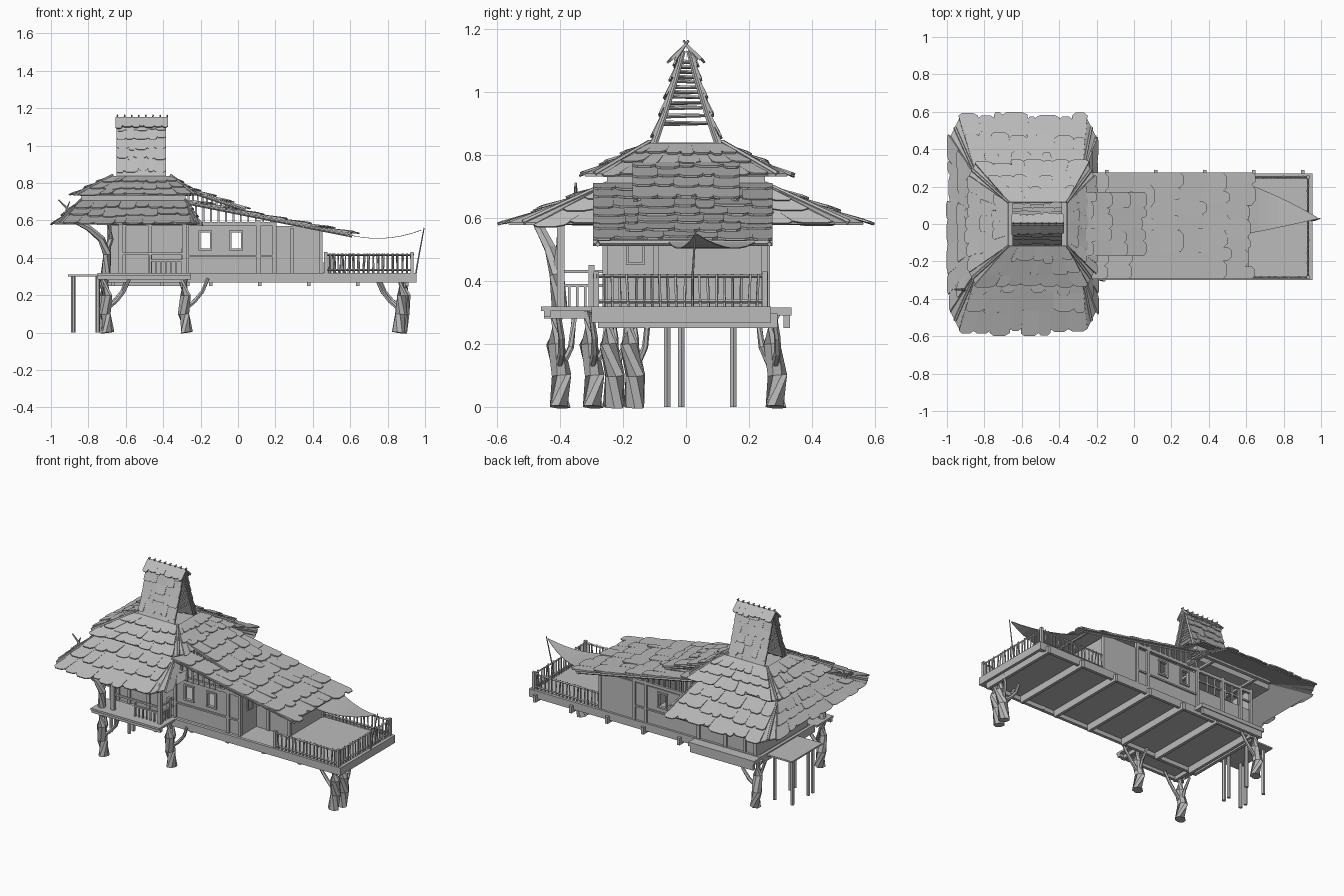
import bpy, bmesh, random
from math import cos, sin, tau
from mathutils import Vector, Matrix

random.seed(4)
cube = bpy.data.objects.get("Cube")
if cube:
    bpy.data.objects.remove(cube)

grey = bpy.data.materials.new("weathered grey")
grey.use_nodes = True
tone = (0.5, 0.5, 0.5, 1)
grey.diffuse_color = tone
grey.node_tree.nodes["Principled BSDF"].inputs["Base Color"].default_value = tone


class Part:
    """Collects simple solids into one named object."""

    def __init__(self, name):
        self.name, self.bm = name, bmesh.new()

    def box(self, x0, x1, y0, y1, z0, z1):
        m = Matrix.Translation(((x0 + x1) / 2, (y0 + y1) / 2, (z0 + z1) / 2))
        m = m @ Matrix.Diagonal((x1 - x0, y1 - y0, z1 - z0, 1))
        bmesh.ops.create_cube(self.bm, size=1, matrix=m)

    def pole(self, pts, r0, r1=None, sides=6):
        """Tapered tube that bends through the points."""
        r1 = r0 if r1 is None else r1
        pts = [Vector(p) for p in pts]
        n, rings = len(pts) - 1, []
        for i, p in enumerate(pts):
            turn = (pts[min(i + 1, n)] - pts[max(i - 1, 0)]).to_track_quat('Z', 'Y')
            r = r0 + (r1 - r0) * i / n
            rings.append([self.bm.verts.new(p + turn @ Vector((r * cos(tau * k / sides), r * sin(tau * k / sides), 0)))
                          for k in range(sides)])
        self.bm.faces.new(rings[0][::-1])
        self.bm.faces.new(rings[-1])
        for a, b in zip(rings, rings[1:]):
            for k in range(sides):
                j = (k + 1) % sides
                self.bm.faces.new((a[k], a[j], b[j], b[k]))

    def slab(self, pts, up):
        low = [self.bm.verts.new(p) for p in pts]
        top = [self.bm.verts.new(p + up) for p in pts]
        self.bm.faces.new(low[::-1])
        self.bm.faces.new(top)
        n = len(pts)
        for i in range(n):
            j = (i + 1) % n
            self.bm.faces.new((low[i], low[j], top[j], top[i]))

    def thatch(self, e0, e1, t0, t1, rows, cols, lift=0.01):
        """Overlapping clipped shingles on the patch between eave and top edge."""
        e0, e1, t0, t1 = map(Vector, (e0, e1, t0, t1))
        nrm = (e1 - e0).cross((t0 + t1) / 2 - (e0 + e1) / 2).normalized()

        def at(u, v):
            return e0.lerp(e1, u).lerp(t0.lerp(t1, u), v)
        self.slab([e0, e1, t1, t0], nrm * 0.006)
        for r in range(rows):
            cuts = [0] + [(c + random.uniform(-.3, .3)) / cols for c in range(1, cols)] + [1]
            for u0, u1 in zip(cuts, cuts[1:]):
                v0 = (r - random.uniform(0, .3)) / rows
                v1 = (r + 1.1) / rows if r < rows - 1 else 1
                d, c = (u1 - u0) * 0.22, 0.14 / rows
                h = lift * random.uniform(.5, 1.3)
                outline = [(u0, v1, 0), (u0, v0 + c, h), (u0 + d, v0, h),
                           (u1 - d, v0, h), (u1, v0 + c, h), (u1, v1, 0)]
                self.slab([at(u, v) + nrm * w for u, v, w in outline], nrm * 0.007)

    def done(self):
        bmesh.ops.recalc_face_normals(self.bm, faces=self.bm.faces)
        me = bpy.data.meshes.new(self.name)
        self.bm.to_mesh(me)
        self.bm.free()
        me.materials.append(grey)
        bpy.context.collection.objects.link(bpy.data.objects.new(self.name, me))


# Decks, edge beams and joists
p = Part("decks")
p.box(-.73, .95, -.3, .27, .295, .312)
p.box(-.75, -.25, -.46, -.29, .305, .318)
p.box(-.73, -.25, .26, .335, .29, .315)
p.box(-.91, -.72, -.12, .2, .3, .31)
p.done()
p = Part("deck_beams")
for y in (-.3, .25):
    p.box(-.73, .955, y, y + .02, .268, .318)
for x in (-.73, .935):
    p.box(x, x + .02, -.3, .27, .268, .318)
p.box(-.75, -.25, -.45, -.43, .285, .305)
p.box(-.72, -.26, .31, .33, .25, .3)
for i in range(7):
    x = -.68 + i * .262
    p.box(x, x + .02, -.28, .29, .25, .296)
for x in (-.7, -.3):
    p.box(x, x + .02, -.45, -.29, .28, .306)
p.done()

# Crooked trunks with forked braces, plus straight stilts
p = Part("trunk_legs")
trunks = [(-.71, -.405, 1), (-.29, -.3, 1), (.87, -.235, -1), (.885, -.17, -1), (-.72, .28, 1)]
for x, y, s in trunks:
    inward = -1 if y > 0 else 1
    p.pole([(x + .015 * s, y + .005, 0), (x, y + .01, .1), (x + .008, y - .01, .2), (x, y - .005, .3)],
           .034, .027, 7)
    p.pole([(x, y, .12), (x + .06 * s, y + .01, .17), (x + .1 * s, y + .01, .22), (x + .13 * s, y, .29)],
           .013, .009)
    p.pole([(x, y, .1), (x + .01, y + .04 * inward, .19), (x - .02 * s, y + .05 * inward, .28)], .011, .009)
p.done()
p = Part("stilts")
for x in (-.88, -.75):
    for y in (-.06, -.015, .15):
        p.pole([(x, y, 0), (x, y, .3)], .012)
p.done()
p = Part("curved_trunk")
p.pole([(-.71, -.4, .3), (-.7, -.41, .42), (-.73, -.43, .5), (-.8, -.46, .56), (-.87, -.48, .595)], .026, .014)
p.pole([(-.71, -.41, .42), (-.68, -.4, .5), (-.69, -.4, .6)], .018, .012)
p.pole([(-.84, -.36, .6), (-.9, -.355, .64), (-.92, -.35, .67), (-.96, -.35, .71)], .011, .004)
p.pole([(-.92, -.35, .65), (-.9, -.35, .7)], .007, .003)
p.done()


# House walls, with two window openings on each long side
def long_wall(part, y, x0, x1, z0, z1, holes, sill, head):
    a = x0
    for h0, h1 in holes:
        part.box(a, h0, y - .006, y + .006, z0, z1)
        part.box(h0, h1, y - .006, y + .006, z0, sill)
        part.box(h0, h1, y - .006, y + .006, head, z1)
        a = h1
    part.box(a, x1, y - .006, y + .006, z0, z1)


p = Part("house_walls")
holes = [(-.2, -.15), (-.035, .015)]
long_wall(p, -.25, -.28, .2, .31, .58, holes, .45, .535)
long_wall(p, .25, -.28, .45, .31, .56, holes, .45, .535)
p.box(.19, .2, -.25, .25, .31, .58)
p.box(.2, .44, -.095, -.085, .31, .57)
p.box(.435, .445, -.09, .25, .31, .55)
p.box(-.7, -.69, -.25, .25, .31, .6)
p.box(-.69, -.28, -.255, -.245, .31, .6)
p.box(-.7, -.28, .245, .255, .31, .46)
p.box(-.84, -.28, -.25, .25, .66, .76)
p.done()

p = Part("wall_frames")
for y in (-.265, .25):
    for x in (-.7, -.62, -.48, -.285, .1, .185):
        p.box(x, x + .02, y, y + .017, .31, .6)
    p.box(-.7, .2, y, y + .017, .57, .59)
    p.box(-.28, .2, y, y + .015, .405, .415)
    for a, b in holes:
        for z in (.44, .535):
            p.box(a - .012, b + .012, y, y + .015, z, z + .01)
        for x in (a - .01, b):
            p.box(x, x + .01, y, y + .015, .45, .535)
for x in (-.6, -.55, -.5, -.42, -.36):
    p.box(x, x + .01, .25, .262, .46, .58)
p.box(-.7, -.28, .25, .262, .51, .52)
for x, y in ((.28, -.105), (.435, -.105), (.435, .24)):
    p.box(x, x + .018, y, y + .02, .31, .56)
for y in (-.19, -.14):
    p.box(.198, .206, y, y + .008, .45, .55)
for z in (.45, .542):
    p.box(.198, .206, -.19, -.132, z, z + .008)
p.done()

# Porch posts and rail
p = Part("porch_frame")
for x in (-.64, -.3):
    p.box(x, x + .024, -.41, -.386, .31, .62)
p.box(-.72, -.22, -.41, -.386, .575, .595)
p.box(-.72, -.22, .386, .41, .59, .605)
for x in (-.63, -.3):
    p.box(x, x + .018, -.4, .4, .585, .6)
p.box(-.63, -.29, -.404, -.392, .415, .427)
p.box(-.47, -.29, -.404, -.392, .38, .39)
p.box(-.475, -.463, -.404, -.392, .31, .42)
p.box(-.302, -.282, -.31, -.29, .31, .45)
for z in (.38, .425):
    p.box(-.294, -.282, -.4, -.25, z, z + .01)
for i in range(6):
    p.box(-.445 + i * .028, -.437 + i * .028, -.402, -.394, .31, .385)
for i in range(4):
    p.box(-.292, -.284, -.375 + i * .026, -.367 + i * .026, .31, .385)
p.done()

# Balcony railing
p = Part("balcony_railing")


def railing(a, b, step=.026):
    a, b = Vector(a), Vector(b)
    up = Vector((0, 0, 1))
    n = round((b - a).length / step)
    for z in (.335, .415):
        p.pole([a + up * z, b + up * z], .006, sides=4)
    for i in range(n + 1):
        q = a.lerp(b, i / n)
        tilt = Vector((random.uniform(-.006, .006), random.uniform(-.006, .006), 0))
        p.pole([q + up * .31, q + tilt + up * .422], .005, sides=4)


railing((.47, -.285, 0), (.93, -.285, 0))
railing((.93, -.285, 0), (.93, .25, 0))
railing((.93, .25, 0), (.46, .25, 0))
for x, y in ((.93, -.285), (.93, .25), (.47, -.285)):
    p.box(x - .009, x + .009, y - .009, y + .009, .27, .43)
p.done()

# Long sloping roof, raised roof section and the slats beneath
def roof_z(x):
    return .672 - (x + .12) * .2


p = Part("long_roof")
p.thatch((.61, -.295, roof_z(.61)), (.61, .275, roof_z(.61)), (-.28, -.295, roof_z(-.28)),
         (-.28, .275, roof_z(-.28)), 7, 7)
p.thatch((.04, -.17, .66), (.04, .17, .66), (-.32, -.17, .785), (-.32, .17, .785), 4, 5)
p.done()
p = Part("roof_slats")
for y in (-.27, .255, -.155, .145):
    lower = abs(y) > .2
    for i in range(12):
        x = -.27 + i * (.04 if lower else .025)
        top = roof_z(x) if lower else .66 - (x - .04) / 3
        p.box(x, x + .01, y, y + .01, .57 if lower else roof_z(x), top)
for y in (-.28, .265):
    p.pole([(-.28, y, roof_z(-.28) - .01), (.61, y, roof_z(.61) - .01)], .008, sides=4)
for y in (-.16, .16):
    p.pole([(-.3, y, .767), (.04, y, .652)], .007, sides=4)
for x in (.35, .59):
    p.pole([(x, -.295, roof_z(x) - .012), (x, .275, roof_z(x) - .012)], .008, sides=4)
p.done()


# Two hipped thatch skirts on the tower
def skirt(name, eave, top, ze, zt, rows, cols):
    part = Part(name)
    x0, x1, ye, inset = eave
    u0, u1, yt = top
    for s in (-1, 1):
        e = [(x0 + inset, s * ye, ze), (x1 - inset, s * ye, ze)]
        t = [(u0, s * yt, zt), (u1, s * yt, zt)]
        part.thatch(*e[::-s], *t[::-s], rows, cols)
        for ex, tx in ((x0 + inset / 2, u0), (x1 - inset / 2, u1)):
            part.pole([(ex, s * (ye - inset), ze + .008), (tx, s * yt, zt + .01)], .009, .007)
    yi = ye - inset * 2
    part.thatch((x0, yi, ze), (x0, -yi, ze), (u0, yt, zt), (u0, -yt, zt), rows, cols)
    part.thatch((x1, -yi, ze), (x1, yi, ze), (u1, -yt, zt), (u1, yt, zt), rows, cols)
    # Corner fillers between the neighbouring slopes
    for s in (-1, 1):
        for ex, a, tx in ((x0, x0 + inset, u0), (x1, x1 - inset, u1)):
            part.slab([Vector((ex, s * yi, ze)), Vector((a, s * ye, ze)), Vector((tx, s * yt, zt))],
                      Vector((0, 0, .008)))
    part.done()


skirt("lower_tower_roof", (-.98, -.205, .562, .045), (-.84, -.28, .25), .578, .7, 3, 8)
skirt("upper_tower_roof", (-.88, -.215, .32, .03), (-.67, -.36, .115), .732, .832, 3, 7)

# Steep open-ended spire with ladder-like gable ends
p = Part("spire")
profile = [(.115, .8), (.07, .93), (.036, 1.04), (.012, 1.13)]
for s in (-1, 1):
    for (y0, z0), (y1, z1) in zip(profile, profile[1:]):
        e = [(-.65, s * y0, z0), (-.385, s * y0, z0)]
        t = [(-.65, s * y1, z1), (-.385, s * y1, z1)]
        p.thatch(*e[::-s], *t[::-s], 2, 5, .009)
    for x in (-.637, -.395):
        p.pole([(x, s * (y - .006), z) for y, z in profile], .008, .006)
    # Ridge cap
    e = [(-.655, s * .042, 1.1), (-.375, s * .042, 1.1)]
    t = [(-.655, 0, 1.147), (-.375, 0, 1.147)]
    p.thatch(*e[::-s], *t[::-s], 1, 7, .004)
    for i in range(8):
        x = -.65 + i * .038
        p.pole([(x, s * .035, 1.1), (x + .006, -s * .008, 1.163)], .005, .004, 5)
for x in (-.63, -.4):
    for z in [.9, .925] + [.95 + i * .016 for i in range(10)]:
        y = .07 - (z - .93) * .3
        p.pole([(x, -y, z + random.uniform(-.005, .005)), (x, y, z)], .005, sides=4)
p.done()

# Sagging cloth awning with a bowed side, and its slanted pole
p = Part("awning")
tip, n = Vector((.99, .03, .55)), 8


def cloth(t, side):
    k = t / n * .98
    q = Vector((.56, side, .53)).lerp(tip, k)
    return q + Vector((0, .25 * side * k * (1 - k), -.15 * k * (1 - k)))


for i in range(n):
    p.slab([cloth(i, -.06), cloth(i, .23), cloth(i + 1, .23), cloth(i + 1, -.06)], Vector((0, 0, .003)))
p.done()
p = Part("awning_pole")
p.pole([(.945, .02, .28), (.965, .02, .4), (.995, .03, .56)], .005, .003)
p.done()
